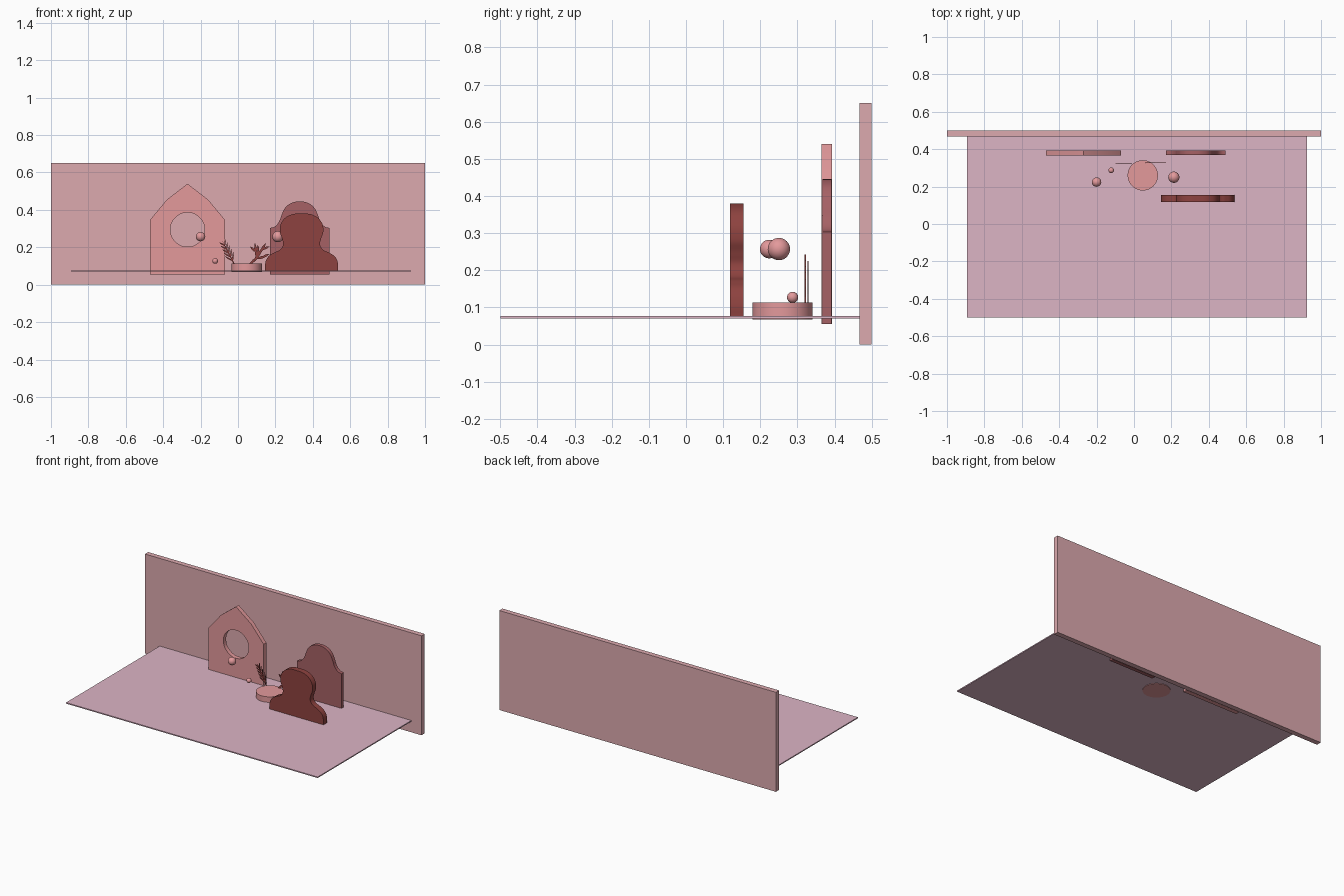
import bpy, bmesh, math
from mathutils import Matrix, Vector

if "Cube" in bpy.data.objects:
    bpy.data.objects.remove(bpy.data.objects["Cube"])


def material(name, r, g, b):
    m = bpy.data.materials.new(name)
    m.diffuse_color = (r, g, b, 1)
    m.use_nodes = True
    m.node_tree.nodes["Principled BSDF"].inputs["Base Color"].default_value = m.diffuse_color
    return m


WALL = material("wall_pink", 0.72, 0.40, 0.43)
FLOOR = material("floor_mauve", 0.72, 0.46, 0.56)
ROSE = material("rose", 0.77, 0.32, 0.33)
DUSK = material("dusky_red", 0.38, 0.12, 0.13)
BRICK = material("brick_red", 0.27, 0.055, 0.05)


def finish(name, mesh, mat, smooth=False):
    ob = bpy.data.objects.new(name, mesh)
    bpy.context.collection.objects.link(ob)
    mesh.materials.clear()
    mesh.materials.append(mat)
    if smooth:
        bpy.ops.object.select_all(action='DESELECT')
        ob.select_set(True)
        bpy.context.view_layer.objects.active = ob
        bpy.ops.object.shade_smooth_by_angle(angle=math.radians(35))
    return ob


def from_bmesh(name, bm, mat, smooth=False):
    bmesh.ops.recalc_face_normals(bm, faces=bm.faces)
    me = bpy.data.meshes.new(name)
    bm.to_mesh(me)
    bm.free()
    return finish(name, me, mat, smooth)


def box(name, lo, hi, mat):
    lo, hi = Vector(lo), Vector(hi)
    bm = bmesh.new()
    bmesh.ops.create_cube(bm, size=1, matrix=Matrix.Translation((lo + hi) / 2)
                          @ Matrix.Diagonal((*(hi - lo), 1)))
    return from_bmesh(name, bm, mat)


def panel(name, loops, y0, y1, mat):
    """Filled upright panel; each loop point is (x, z, is_corner)."""
    cu = bpy.data.curves.new(name, 'CURVE')
    cu.dimensions, cu.fill_mode = '2D', 'BOTH'
    cu.extrude, cu.resolution_u = (y1 - y0) / 2, 8
    for pts in loops:
        sp = cu.splines.new('BEZIER')
        sp.bezier_points.add(len(pts) - 1)
        sp.use_cyclic_u = True
        for bp, (x, z, corner) in zip(sp.bezier_points, pts):
            bp.co = (x, z, 0)
            bp.handle_left_type = bp.handle_right_type = 'VECTOR' if corner else 'AUTO'
    tmp = bpy.data.objects.new(name + "_curve", cu)
    bpy.context.collection.objects.link(tmp)
    bpy.context.view_layer.update()
    me = bpy.data.meshes.new_from_object(tmp.evaluated_get(bpy.context.evaluated_depsgraph_get()))
    bpy.data.objects.remove(tmp)
    me.transform(Matrix.Translation((0, (y0 + y1) / 2, 0)) @ Matrix.Rotation(math.pi / 2, 4, 'X'))
    bm = bmesh.new()
    bm.from_mesh(me)
    bmesh.ops.remove_doubles(bm, verts=bm.verts, dist=1e-5)
    return from_bmesh(name, bm, mat, True)


def mirrored(cx, half):
    """Half profile from bottom right up to the apex, mirrored about x = cx."""
    right = [(cx + x, z, c) for x, z, c in half]
    return right + [(cx - x, z, c) for x, z, c in half[-2::-1]]


def sprig(name, twigs, y, mat):
    """Flat plant of tapered twigs: (x0, z0, x1, z1, half width)."""
    bm = bmesh.new()
    for x0, z0, x1, z1, w in twigs:
        a, b = Vector((x0, z0)), Vector((x1, z1))
        n = (b - a).normalized().orthogonal() * w
        m = a.lerp(b, 0.6)
        outline = [a + n * 0.6, a - n * 0.6, m - n, b, m + n]
        f = bm.faces.new([bm.verts.new((p.x, y - 0.0015, p.y)) for p in outline])
        ext = bmesh.ops.extrude_face_region(bm, geom=[f], use_keep_orig=True)
        bmesh.ops.translate(bm, vec=(0, 0.003, 0),
                            verts=[v for v in ext['geom'] if isinstance(v, bmesh.types.BMVert)])
    return from_bmesh(name, bm, mat)


# Stage
box("back_wall", (-1, 0.467, 0), (1, 0.5, 0.65), WALL)
box("floor_board", (-0.893, -0.5, 0.07), (0.926, 0.467, 0.077), FLOOR)

# House-shaped panel with a round window
house = mirrored(-0.27, [(0.2, 0.055, 1), (0.2, 0.347, 1), (0.11, 0.455, 1), (0, 0.54, 1)])
window = [(-0.27 + 0.091 * math.cos(a), 0.294 + 0.091 * math.sin(a), 0)
          for a in (i * math.pi / 4 for i in range(8))]
panel("house_panel", [house, window], 0.365, 0.393, ROSE)

# Two arched panels
panel("back_arch", [mirrored(0.33, [
    (0.16, 0.055, 1), (0.16, 0.303, 1), (0.135, 0.310, 0), (0.112, 0.335, 0),
    (0.096, 0.375, 0), (0.077, 0.412, 0), (0.043, 0.437, 0), (0, 0.445, 0)])],
    0.368, 0.392, DUSK)
panel("front_arch", [mirrored(0.34, [
    (0.195, 0.077, 1), (0.195, 0.11, 0), (0.182, 0.145, 0), (0.15, 0.17, 0),
    (0.115, 0.187, 0), (0.099, 0.213, 0), (0.104, 0.245, 0), (0.116, 0.285, 0),
    (0.106, 0.335, 0), (0.065, 0.371, 0), (0, 0.38, 0)])],
    0.118, 0.155, BRICK)

# Round pedestal
bm = bmesh.new()
bmesh.ops.create_cone(bm, cap_ends=True, segments=48, radius1=0.081, radius2=0.081,
                      depth=0.046, matrix=Matrix.Translation((0.047, 0.26, 0.09)))
from_bmesh("round_pedestal", bm, ROSE, True)

# Floating balls
for i, (x, y, z, r) in enumerate([(-0.2, 0.224, 0.257, 0.025), (0.213, 0.25, 0.257, 0.03),
                                  (-0.122, 0.287, 0.127, 0.015)]):
    bm = bmesh.new()
    bmesh.ops.create_uvsphere(bm, u_segments=32, v_segments=16, radius=r,
                              matrix=Matrix.Translation((x, y, z)))
    from_bmesh(f"ball_{i + 1}", bm, ROSE, True)

# Feathery sprig: stem with paired leaves
a, b = Vector((-0.015, 0.1)), Vector((-0.085, 0.236))
stem = b - a
twigs = [(a.x, a.y, b.x, b.y, 0.004)]
for i in range(5):
    p = a + stem * (0.2 + 0.15 * i)
    for s in (-1, 1):
        d = Matrix.Rotation(s * math.radians(32), 2) @ stem.normalized() * (0.05 - 0.004 * i)
        twigs.append((p.x, p.y, p.x + d.x, p.y + d.y, 0.004))
sprig("feathery_sprig", twigs, 0.321, BRICK)

# Coral-like branch
sprig("coral_branch", [
    (0.06, 0.105, 0.1, 0.145, 0.007), (0.09, 0.13, 0.125, 0.19, 0.009),
    (0.115, 0.165, 0.15, 0.225, 0.007), (0.1, 0.145, 0.09, 0.225, 0.008),
    (0.088, 0.18, 0.065, 0.205, 0.006), (0.11, 0.165, 0.105, 0.215, 0.006),
    (0.095, 0.14, 0.15, 0.15, 0.007), (0.12, 0.185, 0.17, 0.205, 0.006),
    (0.125, 0.145, 0.17, 0.165, 0.006)], 0.328, BRICK)
